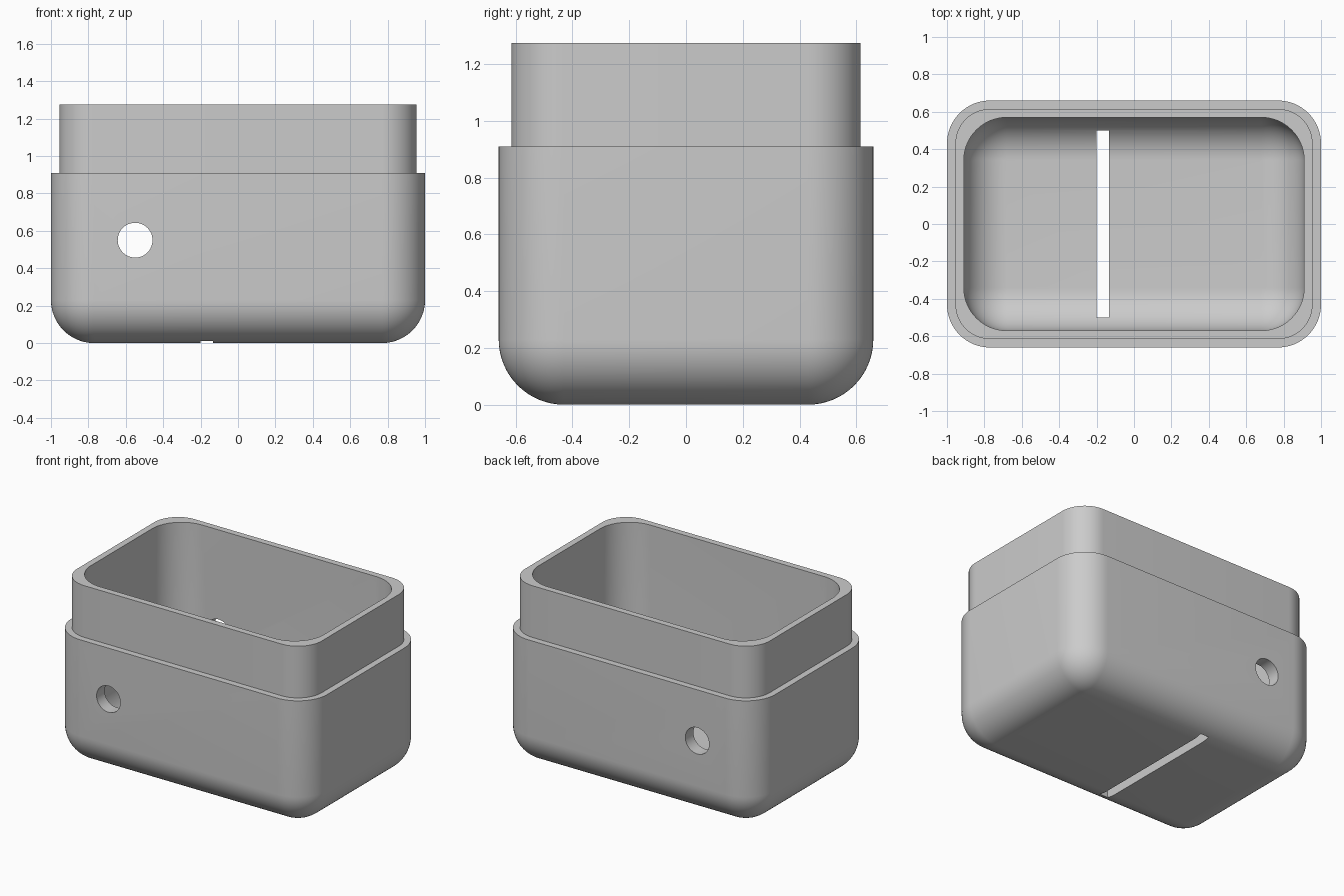
import bpy, bmesh, math
from mathutils import Matrix

if "Cube" in bpy.data.objects:
    bpy.data.objects.remove(bpy.data.objects["Cube"])

SEG = 16            # segments per rounded corner
R = 0.23            # corner and bottom fillet radius
HX, HY = 1.0, 0.66  # outer half sizes
WALL, FLOOR = 0.09, 0.09
STEP_Z, TOP_Z = 0.91, 1.275

grey = bpy.data.materials.new("light_grey")
grey.diffuse_color = (0.6, 0.6, 0.6, 1)
grey.use_nodes = True
grey.node_tree.nodes["Principled BSDF"].inputs["Base Color"].default_value = grey.diffuse_color


def ring(bm, hx, hy, r, z):
    """Rounded rectangle loop of vertices."""
    verts = []
    for k, (sx, sy) in enumerate([(1, 1), (-1, 1), (-1, -1), (1, -1)]):
        for i in range(SEG + 1):
            a = math.pi / 2 * (k + i / SEG)
            verts.append(bm.verts.new((sx * (hx - r) + r * math.cos(a),
                                       sy * (hy - r) + r * math.sin(a), z)))
    return verts


def fillet(hx, hy, z0):
    """Ring settings for a rounded bottom edge, from the floor upward."""
    out = []
    for i in range(SEG + 1):
        a = math.pi / 2 * i / SEG
        r = R * math.sin(a)
        out.append((hx - R + r, hy - R + r, r, z0 + R * (1 - math.cos(a))))
    return out


def make_object(name, bm):
    mesh = bpy.data.meshes.new(name)
    bm.to_mesh(mesh)
    bm.free()
    mesh.materials.append(grey)
    obj = bpy.data.objects.new(name, mesh)
    bpy.context.collection.objects.link(obj)
    return obj


# Hollow body: outer skin, stepped lip, then inner skin down to the floor
ix, iy = HX - WALL, HY - WALL
lip = 0.045
levels = fillet(HX, HY, 0)
levels += [(HX, HY, R, STEP_Z),
           (HX - lip, HY - lip, R - lip, STEP_Z),
           (HX - lip, HY - lip, R - lip, TOP_Z),
           (ix, iy, R, TOP_Z)]
levels += reversed(fillet(ix, iy, FLOOR))

bm = bmesh.new()
rings = [ring(bm, *lv) for lv in levels]
n = len(rings[0])
for a, b in zip(rings, rings[1:]):
    for i in range(n):
        j = (i + 1) % n
        bm.faces.new((a[i], a[j], b[j], b[i]))
bm.faces.new(list(reversed(rings[0])))
bm.faces.new(rings[-1])
bmesh.ops.remove_doubles(bm, verts=bm.verts, dist=1e-5)
bmesh.ops.recalc_face_normals(bm, faces=bm.faces)
body = make_object("container_body", bm)

# Cutter for the round holes through front and back walls
bm = bmesh.new()
bmesh.ops.create_cone(bm, cap_ends=True, segments=48, radius1=0.093, radius2=0.093, depth=2,
                      matrix=Matrix.Translation((-0.55, 0, 0.55)) @ Matrix.Rotation(math.pi / 2, 4, 'X'))
hole = make_object("hole_cutter", bm)

# Cutter for the slot in the floor
bm = bmesh.new()
bmesh.ops.create_cube(bm, size=1, matrix=Matrix.Translation((-0.167, 0, 0.1))
                      @ Matrix.Diagonal((0.066, 1.0, 0.4, 1)))
slot = make_object("slot_cutter", bm)

bpy.context.view_layer.objects.active = body
body.select_set(True)
for cutter in (hole, slot):
    mod = body.modifiers.new("cut", 'BOOLEAN')
    mod.operation = 'DIFFERENCE'
    mod.solver = 'EXACT'
    mod.object = cutter
    bpy.ops.object.modifier_apply(modifier=mod.name)
    bpy.data.objects.remove(cutter)

bpy.ops.object.shade_smooth_by_angle(angle=math.radians(30))
